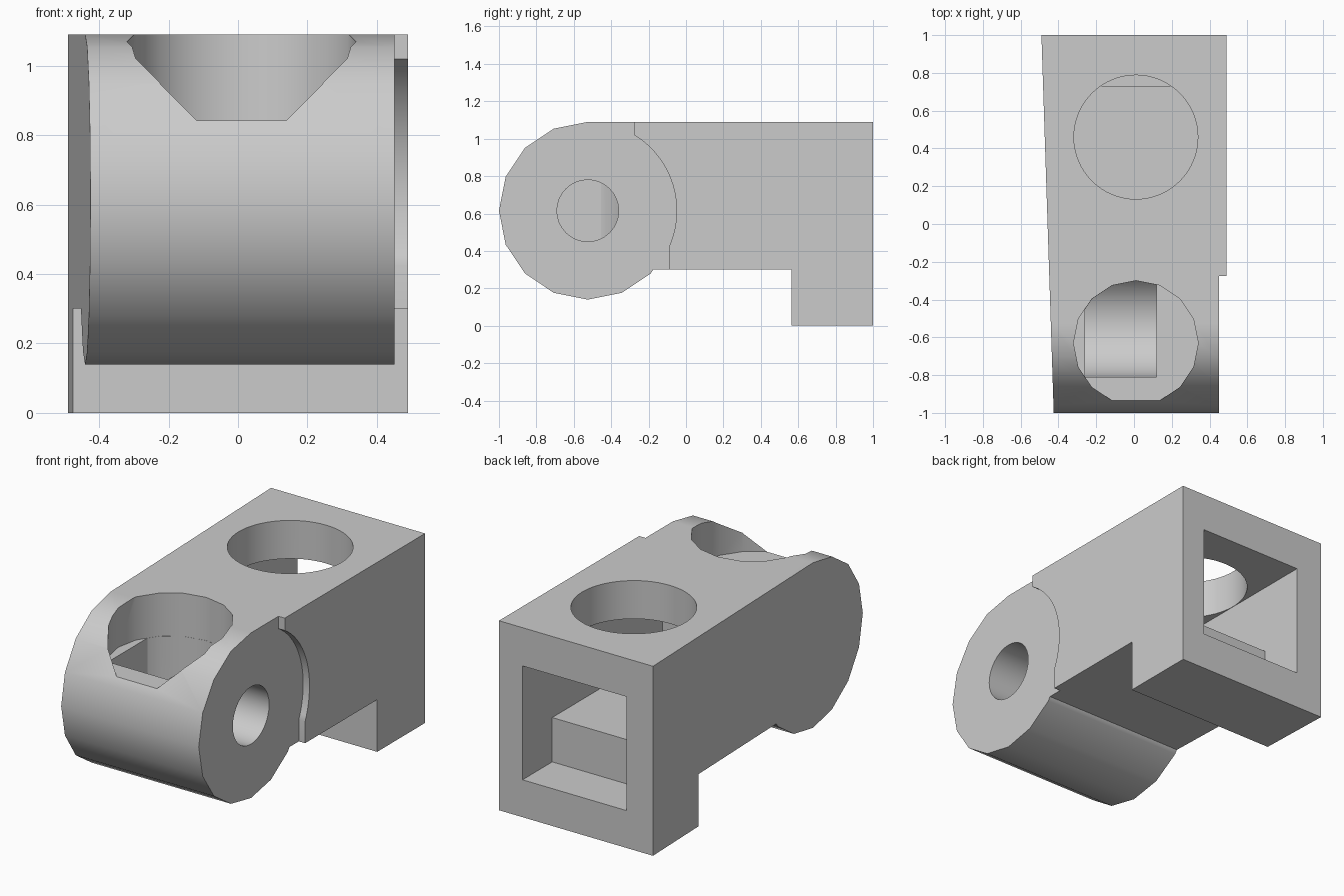
import bpy, bmesh, math
from math import cos, sin, radians

if "Cube" in bpy.data.objects:
    bpy.data.objects.remove(bpy.data.objects["Cube"], do_unlink=True)

grey = bpy.data.materials.new("light_grey")
grey.use_nodes = True
grey.diffuse_color = (0.6, 0.6, 0.6, 1)
grey.node_tree.nodes["Principled BSDF"].inputs["Base Color"].default_value = (0.6, 0.6, 0.6, 1)

AXLE_Y, AXLE_Z, BARREL_R = -0.525, 0.615, 0.475


def arc(radius, start, end, steps):
    """Points (y, z) on an arc around the axle."""
    angles = [radians(start + (end - start) * i / steps) for i in range(steps + 1)]
    return [(AXLE_Y + radius * cos(a), AXLE_Z + radius * sin(a)) for a in angles]


def prism(name, profile, low, high):
    """Extrude a (y, z) profile along x; low may be a function of y."""
    bm = bmesh.new()
    start = low if callable(low) else (lambda y: low)
    a = [bm.verts.new((start(y), y, z)) for y, z in profile]
    b = [bm.verts.new((high, y, z)) for y, z in profile]
    bm.faces.new(a)
    bm.faces.new(b[::-1])
    n = len(profile)
    for i in range(n):
        bm.faces.new((a[i], b[i], b[(i + 1) % n], a[(i + 1) % n]))
    return finish(name, bm)


def shaft(name, y, radius, bottom, sides):
    """Vertical cylinder reaching above the body."""
    top = 1.5
    bm = bmesh.new()
    bmesh.ops.create_cone(bm, cap_ends=True, segments=sides, radius1=radius,
                          radius2=radius, depth=top - bottom)
    bmesh.ops.translate(bm, verts=bm.verts, vec=(0.01, y, (top + bottom) / 2))
    return finish(name, bm)


def finish(name, bm):
    bmesh.ops.recalc_face_normals(bm, faces=bm.faces)
    mesh = bpy.data.meshes.new(name)
    bm.to_mesh(mesh)
    bm.free()
    mesh.materials.append(grey)
    obj = bpy.data.objects.new(name, mesh)
    bpy.context.collection.objects.link(obj)
    return obj


def boolean(target, tool, operation):
    """Apply a boolean, then discard its tool."""
    mod = target.modifiers.new("cut", 'BOOLEAN')
    mod.operation, mod.solver, mod.object = operation, 'EXACT', tool
    bpy.context.view_layer.objects.active = target
    bpy.ops.object.modifier_apply(modifier=mod.name)
    bpy.data.objects.remove(tool, do_unlink=True)


# Body with faceted barrel at the front and a foot at the back; one side tapers
outline = [(1, 0), (1, 1.09)] + arc(BARREL_R, 90, 315, 10)
outline += [(-0.175, 0.3), (0.565, 0.3), (0.565, 0)]
body = prism("bracket_body", outline, lambda y: -0.4575 - 0.0325 * y, 0.49)

# Shallow recess around the barrel end
recess = [(-2, 2), (-0.275, 2)] + arc(BARREL_R, 58.2, -23.7, 20) + [(-0.09, -1), (-2, -1)]
boolean(body, prism("side_recess", recess, 0.45, 1), 'DIFFERENCE')

# Stepped pocket entering from the back
pocket = [(1.2, 0.215), (1.2, 0.87), (-0.27, 0.87), (-0.27, 0.47), (0.73, 0.47), (0.73, 0.215)]
boolean(body, prism("back_pocket", pocket, -0.32, 0.34), 'DIFFERENCE')

# Round holes in the top
boolean(body, shaft("back_hole", 0.46, 0.328, 0.7, 64), 'DIFFERENCE')
boolean(body, shaft("front_hole", -0.63, 0.33, 0.842, 16), 'DIFFERENCE')

# Round-bottomed pit below the front hole
pit = prism("front_pit", arc(0.285, 180, 360, 24) + [(-0.24, 0.95), (-0.81, 0.95)], -0.26, 0.12)
boolean(pit, shaft("pit_limit", -0.63, 0.329, 0.1, 16), 'INTERSECT')
boolean(body, pit, 'DIFFERENCE')

# Axle hole from the side into the pit
boolean(body, prism("axle_hole", arc(0.165, 0, 348.75, 31), 0.05, 1), 'DIFFERENCE')

# Smooth curved walls, keep flat faces flat
bpy.ops.object.select_all(action='DESELECT')
body.select_set(True)
bpy.context.view_layer.objects.active = body
bpy.ops.object.shade_smooth_by_angle(angle=radians(30))
weighted = body.modifiers.new("flat_faces", 'WEIGHTED_NORMAL')
weighted.keep_sharp = True
